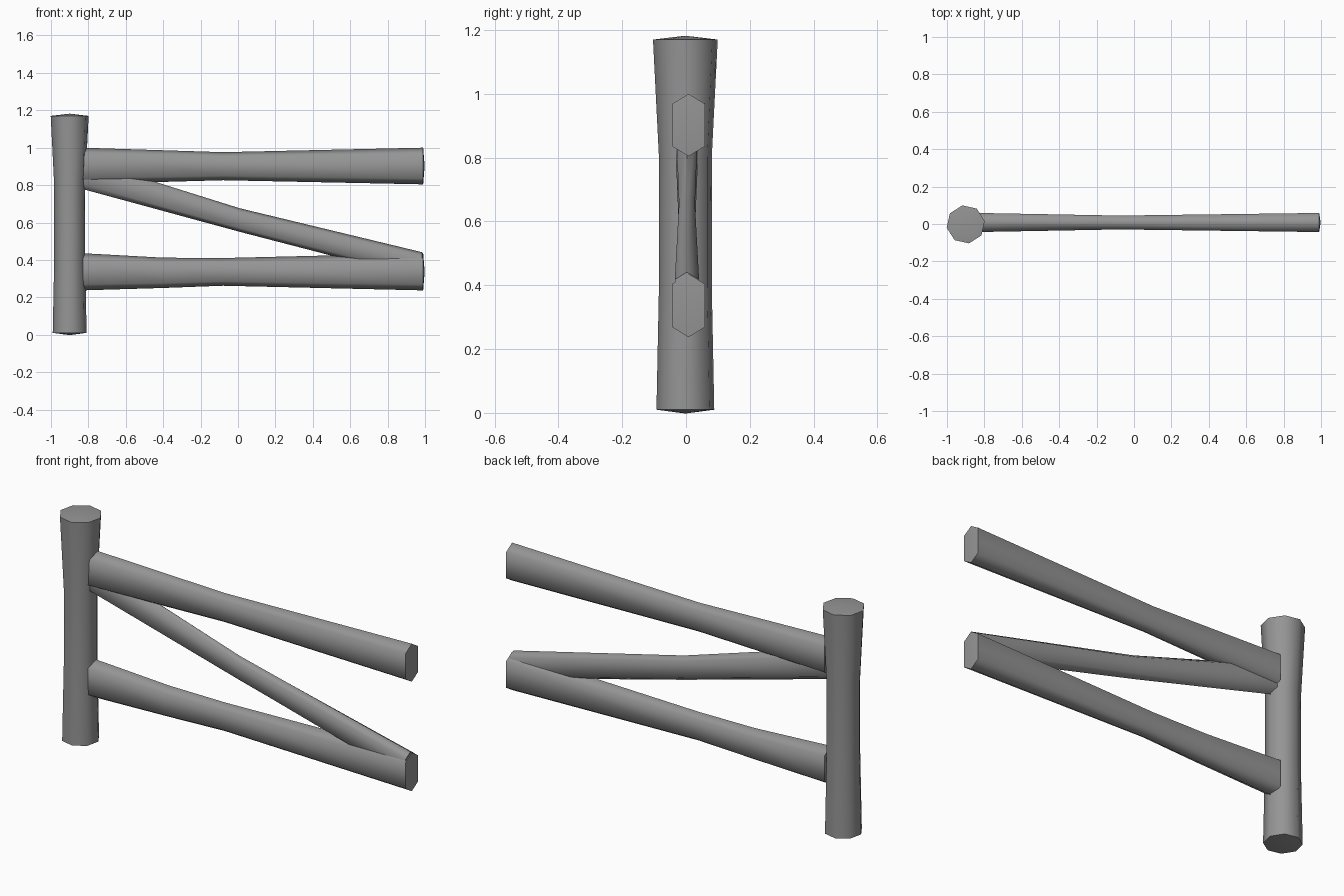
import bpy, math
from mathutils import Vector

cube = bpy.data.objects.get("Cube")
if cube:
    bpy.data.objects.remove(cube, do_unlink=True)

# Single grey for all the timber
grey = bpy.data.materials.new("weathered grey")
grey.use_nodes = True
colour = (0.3, 0.3, 0.3, 1)
grey.diffuse_color = colour
grey.node_tree.nodes["Principled BSDF"].inputs["Base Color"].default_value = colour


def log(name, rings, bulge):
    """Skin a list of point rings, closing both ends with shallow domes."""
    n = len(rings[0])
    verts = [p for ring in rings for p in ring]
    faces = []
    for r in range(len(rings) - 1):
        for i in range(n):
            a, b = r * n + i, r * n + (i + 1) % n
            faces.append((a, b, b + n, a + n))
    last = (len(rings) - 1) * n
    for start, ring, push in ((0, rings[0], -bulge), (last, rings[-1], bulge)):
        tip = len(verts)
        verts.append(sum(ring, Vector()) / n + push)
        for i in range(n):
            a, b = start + i, start + (i + 1) % n
            faces.append((b, a, tip) if start == 0 else (a, b, tip))
    mesh = bpy.data.meshes.new(name)
    mesh.from_pydata(verts, [], faces)
    mesh.materials.append(grey)
    obj = bpy.data.objects.new(name, mesh)
    bpy.context.collection.objects.link(obj)
    bpy.ops.object.select_all(action='DESELECT')
    obj.select_set(True)
    bpy.context.view_layer.objects.active = obj
    bpy.ops.object.shade_smooth_by_angle(angle=math.radians(70))
    return obj


def octagon(z, radius):
    turn = math.radians(10)
    return [Vector((-0.9 + radius * math.cos(turn + i * math.tau / 8),
                    -0.002 + radius * math.sin(turn + i * math.tau / 8), z))
            for i in range(8)]


def hexagon(x, bottom, top, half_width, y=0.008):
    """Tall six-sided section with points at top and bottom."""
    mid, half = (top + bottom) / 2, (top - bottom) / 2
    outline = ((0, 1), (-1, 0.68), (-1, -0.68), (0, -1), (1, -0.68), (1, 0.68))
    return [Vector((x, y + half_width * u, mid + half * v)) for u, v in outline]


# Upright post
log("post", [octagon(z, r) for z, r in
             ((0.01, 0.092), (0.4, 0.084), (0.8, 0.084), (1.17, 0.103))],
    Vector((0, 0, 0.012)))

# Horizontal rails, slimmer at mid span
end = Vector((0.008, 0, 0))
log("upper_rail", [hexagon(-0.835, 0.805, 1.0, 0.051),
                   hexagon(-0.08, 0.826, 0.976, 0.037),
                   hexagon(0.99, 0.804, 1.0, 0.051)], end)
log("lower_rail", [hexagon(-0.835, 0.237, 0.436, 0.051),
                   hexagon(-0.4, 0.25, 0.412, 0.043),
                   hexagon(-0.08, 0.262, 0.41, 0.037),
                   hexagon(0.99, 0.237, 0.436, 0.051)], end)

# Diagonal brace
log("brace", [hexagon(-0.835, 0.78, 0.94, 0.035, 0.003),
              hexagon(0.01, 0.55, 0.676, 0.025, 0.003),
              hexagon(0.985, 0.297, 0.441, 0.038, 0.003)], end)
